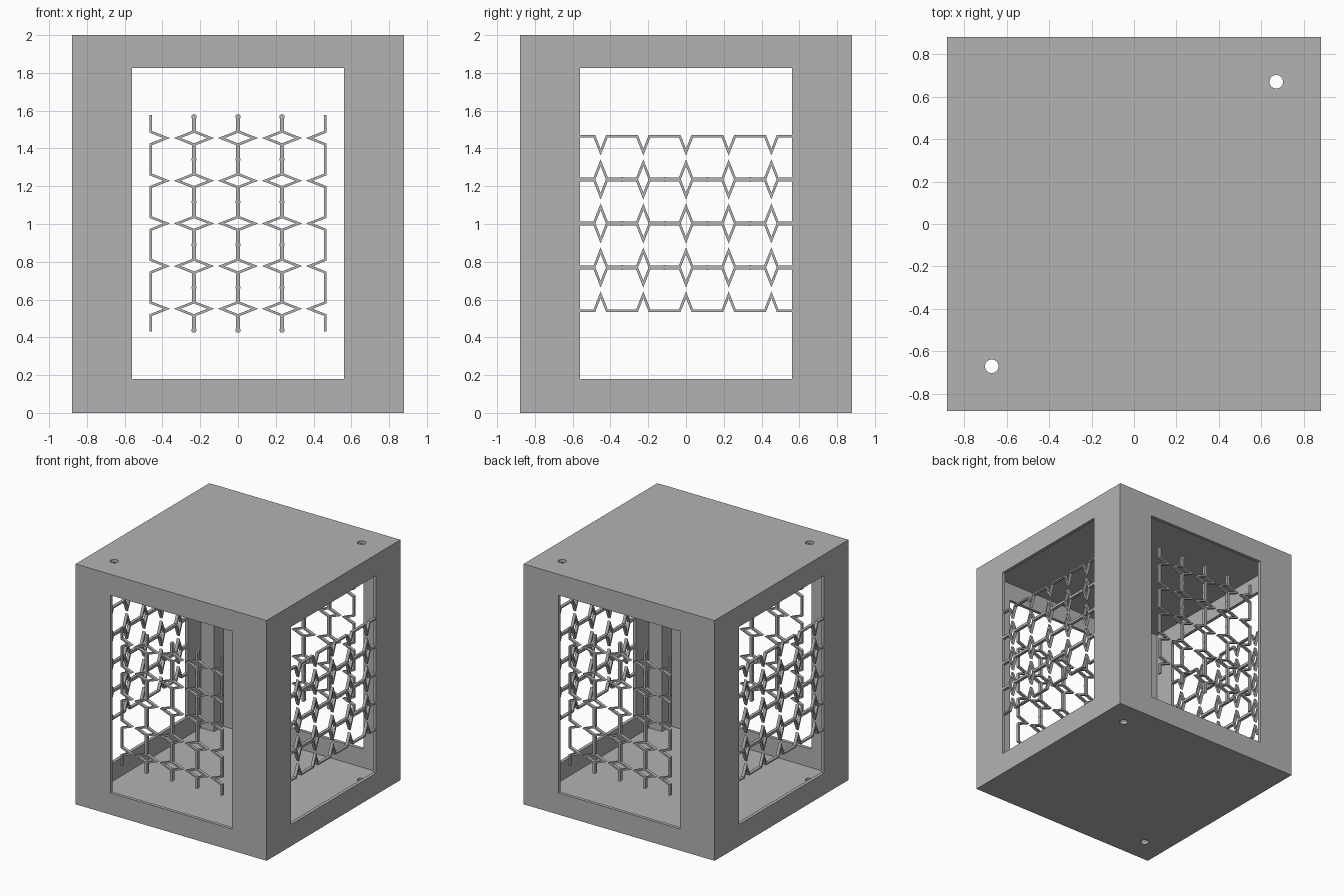
import bpy, bmesh, math
from mathutils import Matrix, Vector

if "Cube" in bpy.data.objects:
    bpy.data.objects.remove(bpy.data.objects["Cube"], do_unlink=True)

HALF, HEIGHT, WALL, POST = 0.88, 2.0, 0.027, 0.12

grey = bpy.data.materials.new("plain_grey")
grey.use_nodes = True
colour = (0.45, 0.45, 0.45, 1)
grey.diffuse_color = colour
for node in grey.node_tree.nodes:
    if node.type == 'BSDF_PRINCIPLED':
        node.inputs["Base Color"].default_value = colour


def add_object(name, bm):
    mesh = bpy.data.meshes.new(name)
    bmesh.ops.recalc_face_normals(bm, faces=bm.faces)
    bm.to_mesh(mesh)
    bm.free()
    mesh.materials.append(grey)
    obj = bpy.data.objects.new(name, mesh)
    bpy.context.collection.objects.link(obj)
    return obj


def box(name, hx, hy, z0, z1):
    bm = bmesh.new()
    place = Matrix.Translation((0, 0, (z0 + z1) / 2)) @ Matrix.Diagonal((2 * hx, 2 * hy, z1 - z0, 1))
    bmesh.ops.create_cube(bm, size=1, matrix=place)
    return add_object(name, bm)


def screw_hole(x, y):
    bm = bmesh.new()
    bmesh.ops.create_cone(bm, cap_ends=True, segments=32, radius1=0.032, radius2=0.032,
                          depth=3, matrix=Matrix.Translation((x, y, 1)))
    return add_object("hole_cutter", bm)


# Hollow housing: cavity leaves a square post in each corner
housing = box("housing", HALF, HALF, 0, HEIGHT)
inner, between = HALF - WALL, HALF - WALL - POST
cutters = [
    box("cavity_cutter", inner, between, WALL, HEIGHT - WALL),
    box("cavity_cutter", between, inner, WALL, HEIGHT - WALL),
    box("window_cutter", 0.56, 1, 0.18, 1.825),
    box("window_cutter", 1, 0.56, 0.18, 1.825),
    screw_hole(0.67, 0.67),
    screw_hole(-0.67, -0.67),
]
for cutter in cutters:
    cutter.hide_render = True
    mod = housing.modifiers.new("cut", 'BOOLEAN')
    mod.operation = 'DIFFERENCE'
    mod.solver = 'EXACT'
    mod.object = cutter
bpy.context.view_layer.update()
cut = housing.evaluated_get(bpy.context.evaluated_depsgraph_get())
housing_mesh = bpy.data.meshes.new_from_object(cut)
housing.modifiers.clear()
housing.data = housing_mesh
for cutter in cutters:
    bpy.data.objects.remove(cutter, do_unlink=True)

# Lattice of zigzag strips, drawn in a local plane (u across, v along)
COLS, ROWS, U_STEP, V_STEP = 4, 5, 0.233, 0.226
STRIP, DEPTH = 0.013, WALL - 0.002


def strip(bm, pts):
    """Mitred bar of rectangular section along a flat path."""
    rings = []
    for i, p in enumerate(pts):
        a = (p - pts[i - 1]).normalized() if i else (pts[1] - p).normalized()
        b = (pts[i + 1] - p).normalized() if i < len(pts) - 1 else a
        na, nb = Vector((-a.y, a.x)), Vector((-b.y, b.x))
        n = (na + nb).normalized()
        off = n * (STRIP / 2 / n.dot(na))
        rings.append([bm.verts.new((q.x, q.y, w)) for q, w in
                      ((p + off, DEPTH / 2), (p - off, DEPTH / 2),
                       (p - off, -DEPTH / 2), (p + off, -DEPTH / 2))])
    for r, s in zip(rings, rings[1:]):
        for k in range(4):
            bm.faces.new((r[k], r[k - 1], s[k - 1], s[k]))
    bm.faces.new(rings[0])
    bm.faces.new(rings[-1][::-1])


def lattice_bmesh():
    bm = bmesh.new()
    end = ROWS * V_STEP / 2 + 0.008
    for col in range(COLS):
        centre = (col - (COLS - 1) / 2) * U_STEP
        for side in (-1, 1):
            u = centre + side * 0.112
            tip = u - side * 0.084
            pts = [Vector((u, -end))]
            for row in range(ROWS):
                v = (row - (ROWS - 1) / 2) * V_STEP
                pts += [Vector((u, v - 0.033)), Vector((tip, v)), Vector((u, v + 0.033))]
            pts.append(Vector((u, end)))
            strip(bm, pts)
    # Round joints where neighbouring strips meet
    for col in range(1, COLS):
        for row in range(ROWS + 1):
            place = Matrix.Translation(((col - COLS / 2) * U_STEP, (row - ROWS / 2) * V_STEP, 0))
            bmesh.ops.create_cone(bm, cap_ends=True, segments=12, radius1=0.0135,
                                  radius2=0.0135, depth=DEPTH, matrix=place)
    return bm


# Upright lattices front and back, sideways lattices left and right
mid = HALF - WALL / 2
upright = Matrix.Rotation(math.pi / 2, 4, 'X')
sideways = Matrix.Rotation(math.pi / 2, 4, 'Z') @ upright @ Matrix.Rotation(math.pi / 2, 4, 'Z')
for name, turn, spot in (("front_lattice", upright, (0, -mid)), ("back_lattice", upright, (0, mid)),
                         ("left_lattice", sideways, (mid, 0)), ("right_lattice", sideways, (-mid, 0))):
    obj = add_object(name, lattice_bmesh())
    obj.matrix_world = Matrix.Translation((*spot, 1.003)) @ turn
